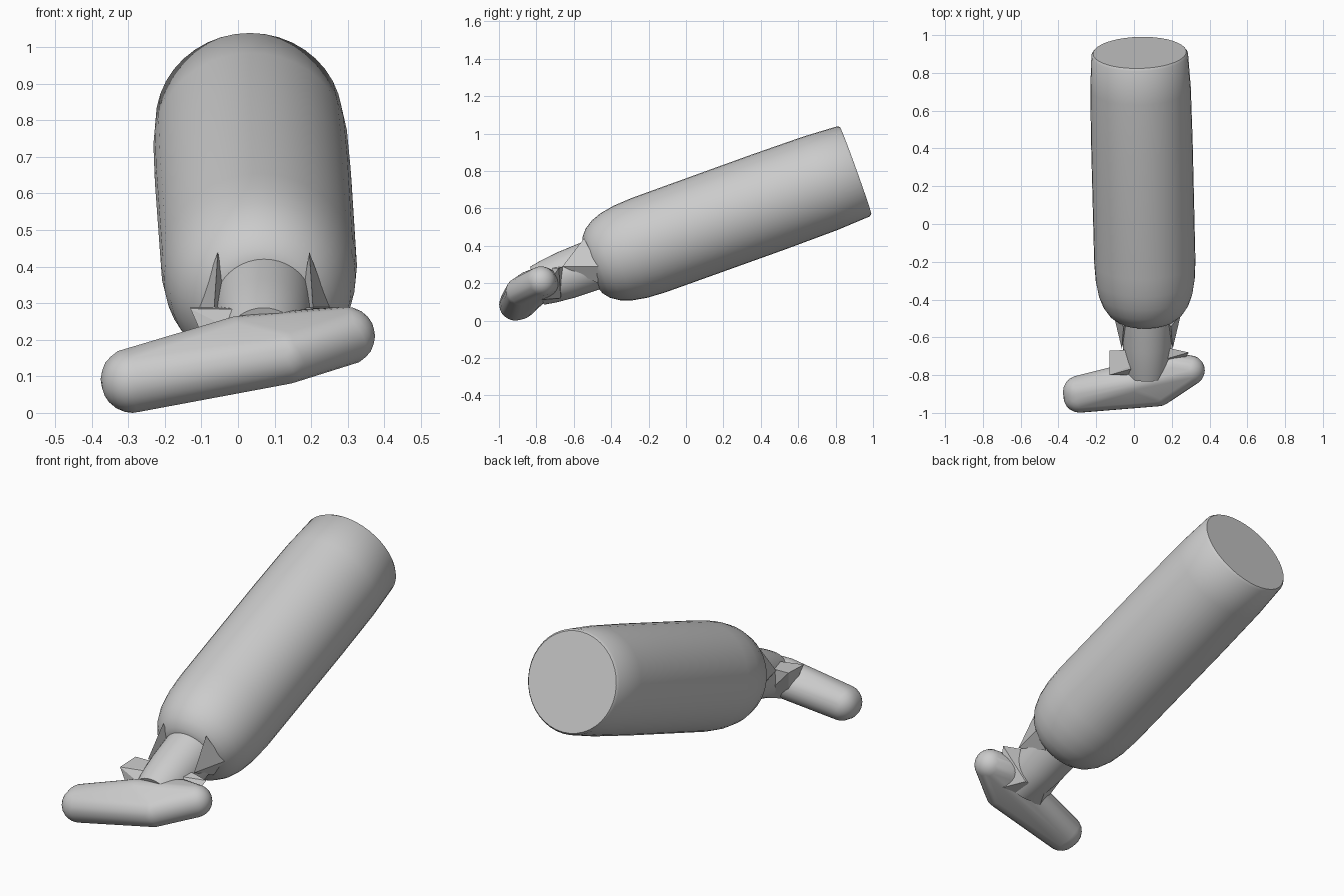
import bpy, bmesh, math
from mathutils import Vector, Matrix

if "Cube" in bpy.data.objects:
    bpy.data.objects.remove(bpy.data.objects["Cube"])


def finish(name, bm, angle=35):
    bmesh.ops.recalc_face_normals(bm, faces=bm.faces)
    me = bpy.data.meshes.new(name)
    bm.to_mesh(me)
    bm.free()
    ob = bpy.data.objects.new(name, me)
    bpy.context.collection.objects.link(ob)
    bpy.ops.object.select_all(action='DESELECT')
    ob.select_set(True)
    bpy.context.view_layer.objects.active = ob
    if angle:
        bpy.ops.object.shade_smooth_by_angle(angle=math.radians(angle))
    return ob


def lathe(name, start, end, profile, sides=40):
    """Closed solid of revolution; profile = (distance from start, radius)."""
    start, end = Vector(start), Vector(end)
    rot = (end - start).to_track_quat('Z', 'Y')
    bm = bmesh.new()
    rings = []
    for d, r in profile:
        rings.append([bm.verts.new(start + rot @ Vector((
            r * math.cos(2 * math.pi * i / sides),
            r * math.sin(2 * math.pi * i / sides), d))) for i in range(sides)])
    for a, b in zip(rings, rings[1:]):
        for i in range(sides):
            j = (i + 1) % sides
            bm.faces.new((a[i], a[j], b[j], b[i]))
    bm.faces.new(rings[0])
    bm.faces.new(rings[-1])
    return finish(name, bm)


def hull(name, points=(), spheres=(), angle=0):
    """Convex solid around points and spheres (x, y, z, radius)."""
    bm = bmesh.new()
    for p in points:
        bm.verts.new(p)
    for x, y, z, r in spheres:
        bmesh.ops.create_icosphere(bm, subdivisions=3, radius=r,
                                   matrix=Matrix.Translation((x, y, z)))
    # keep only the vertices, then wrap them
    bmesh.ops.delete(bm, geom=bm.edges[:], context='EDGES_FACES')
    res = bmesh.ops.convex_hull(bm, input=bm.verts[:])
    inner = {v for v in res['geom_interior'] + res['geom_unused']
             if isinstance(v, bmesh.types.BMVert)}
    bmesh.ops.delete(bm, geom=list(inner), context='VERTS')
    return finish(name, bm, angle)


# Large tilted cylinder with a rounded lower end
lathe("body", (0.03, 0.907, 0.802), (0.065, -0.515, 0.29), [
    (0, 0.247), (0.012, 0.256), (0.2, 0.266), (0.5, 0.269), (1.18, 0.268),
    (1.28, 0.262), (1.36, 0.248), (1.42, 0.226), (1.465, 0.196),
    (1.495, 0.16), (1.508, 0.125)])

# Short neck between body and foot
lathe("neck", (0.07, -0.45, 0.315), (0.07, -0.80, 0.185), [
    (0, 0.137), (0.2, 0.13), (0.3, 0.12), (0.37, 0.108)])

# Slanted rounded foot
hull("foot", spheres=[
    (-0.288, -0.913, 0.086, 0.086), (-0.29, -0.888, 0.092, 0.086),
    (0.13, -0.888, 0.155, 0.077), (0.0, -0.84, 0.19, 0.075),
    (0.295, -0.775, 0.21, 0.08), (0.2, -0.76, 0.205, 0.08)], angle=40)

# Faceted collar where the neck meets the foot
hull("collar", points=[
    (-0.13, -0.67, 0.29), (-0.13, -0.80, 0.285), (-0.09, -0.80, 0.2),
    (0.20, -0.66, 0.288), (0.29, -0.68, 0.28), (0.22, -0.80, 0.11),
    (-0.04, -0.80, 0.08), (0.02, -0.67, 0.12), (0.15, -0.67, 0.12)])

# Thin gusset fins either side of the neck
for label, s in (("left", -1), ("right", 1)):
    hull(label + "_fin", points=[
        (0.07 + s * 0.135, -0.66, 0.29), (0.07 + s * 0.18, -0.47, 0.29),
        (0.07 + s * 0.125, -0.545, 0.44), (0.07 + s * 0.115, -0.47, 0.2),
        (0.07 + s * 0.10, -0.50, 0.29)])
